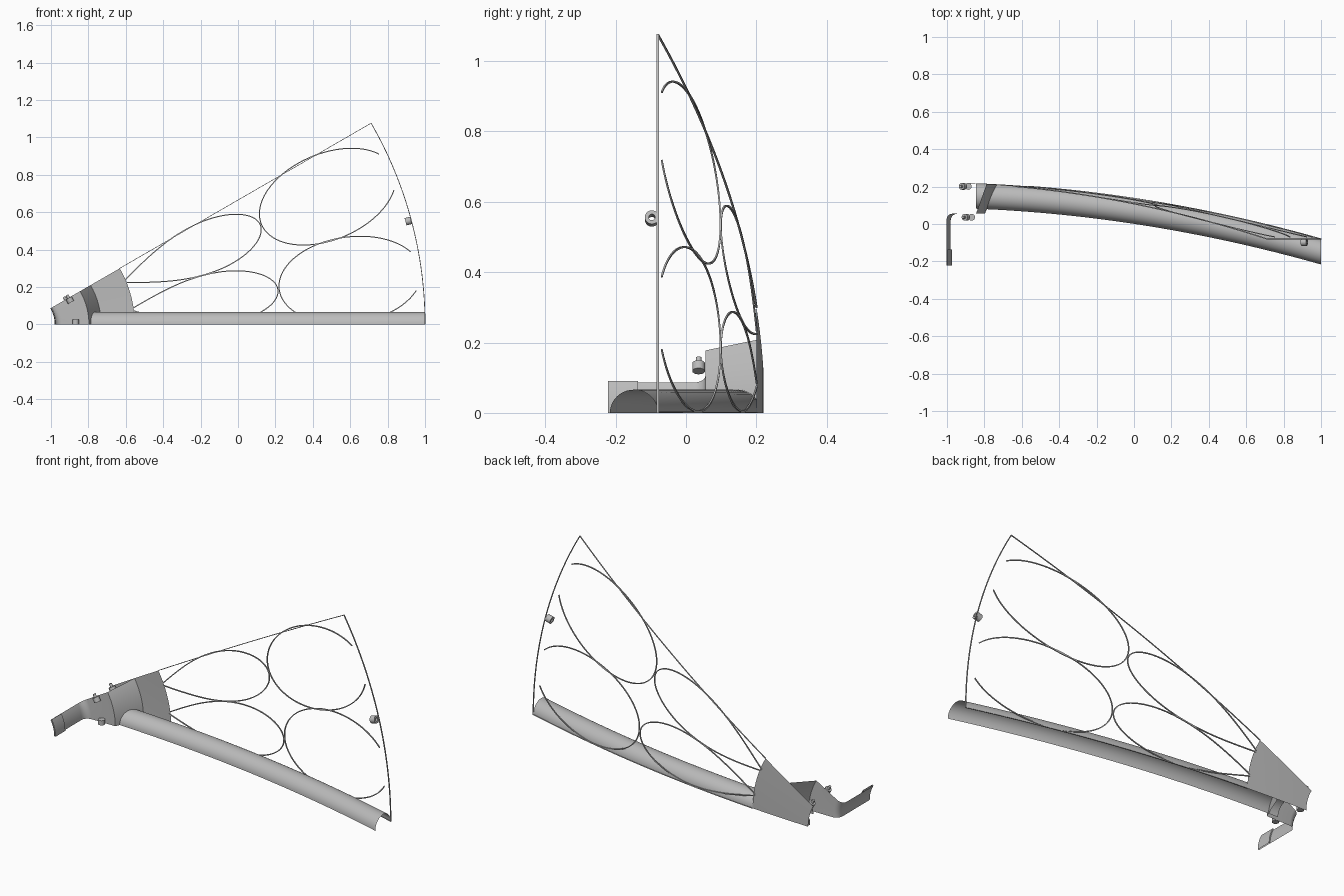
import bpy, bmesh, math
from mathutils import Vector, Matrix

cube = bpy.data.objects.get("Cube")
if cube:
    bpy.data.objects.remove(cube, do_unlink=True)

grey = bpy.data.materials.new("satin grey")
grey.use_nodes = True
colour = (0.5, 0.5, 0.5, 1)
grey.diffuse_color = colour
grey.node_tree.nodes["Principled BSDF"].inputs["Base Color"].default_value = colour

AXIS_X = -1.152     # every part is swept around this axis
SPREAD = math.radians(30)
RIM = 2.152


def dish(r):
    return 0.224 - 0.0657 * r * r


def polar(r, angle, y):
    return Vector((AXIS_X + r * math.cos(angle), y, r * math.sin(angle)))


def finish(name, bm, smooth=35):
    bmesh.ops.recalc_face_normals(bm, faces=bm.faces)
    mesh = bpy.data.meshes.new(name)
    bm.to_mesh(mesh)
    bm.free()
    mesh.materials.append(grey)
    obj = bpy.data.objects.new(name, mesh)
    bpy.context.collection.objects.link(obj)
    bpy.ops.object.select_all(action='DESELECT')
    obj.select_set(True)
    bpy.context.view_layer.objects.active = obj
    bpy.ops.object.shade_smooth_by_angle(angle=math.radians(smooth))


def skin(bm, rows, closed=False):
    grid = [[bm.verts.new(p) for p in row] for row in rows]
    for a, b in zip(grid, grid[1:]):
        n = len(a)
        for i in range(n if closed else n - 1):
            j = (i + 1) % n
            bm.faces.new((a[i], a[j], b[j], b[i]))
    return grid


def sector_sheet(name, profile, steps=16):
    bm = bmesh.new()
    skin(bm, [[polar(r, SPREAD * k / steps, y) for r, y in profile] for k in range(steps + 1)])
    finish(name, bm)


def rib(name, points, half, depth):
    # Thin square bar following a path
    bm = bmesh.new()
    rows = []
    for i, p in enumerate(points):
        t = points[min(i + 1, len(points) - 1)] - points[max(i - 1, 0)]
        side = t.cross(Vector((0, 1, 0))).normalized()
        front = side.cross(t).normalized()
        rows.append([p + side * half * a + front * depth * b
                     for a, b in ((1, 1), (-1, 1), (-1, -1), (1, -1))])
    grid = skin(bm, rows, closed=True)
    bm.faces.new(grid[0])
    bm.faces.new(grid[-1])
    finish(name, bm)


# Solid root plate at the back of the panel
root_radii = [0.243 + 0.357 * i / 8 for i in range(9)]
sector_sheet("root_plate", [(r, dish(r)) for r in root_radii])

# Folded bracket: foot, rounded bend, front plate and sloping web
bend = [(0.208 - 0.036 * math.cos(a), 0.019 + 0.036 * math.sin(a))
        for a in (math.pi / 2 * i / 6 for i in range(7))]
sector_sheet("folded_bracket", [(0.172, -0.222)] + bend + [(0.355, 0.055), (0.42, dish(0.42))])
sector_sheet("foot_pad", [(0.174, -0.136), (0.18, -0.136), (0.18, -0.222), (0.174, -0.222)])

# Half-round trough under the panel
bm = bmesh.new()
rows = []
for i in range(33):
    x = -0.845 + 1.845 * i / 32
    back = dish(x - AXIS_X)
    rows.append([Vector((x, back - 0.068 + 0.068 * math.cos(a), 0.066 * math.sin(a)))
                 for a in (math.pi * k / 20 for k in range(21))])
skin(bm, rows)
finish("half_round_trough", bm)

# Frame bars around the panel edge
for name, angle in (("lower_edge", 0.001), ("upper_edge", SPREAD)):
    radii = [0.6 + (RIM - 0.6) * i / 32 for i in range(33)]
    rib(name, [polar(r, angle, dish(r)) for r in radii], 0.0015, 0.003)
rib("outer_edge", [polar(RIM, SPREAD * k / 32, dish(RIM)) for k in range(33)], 0.002, 0.003)


# Oval ribs, two in each half of the panel
def oval_outer(t):
    return 1.768 + 0.383 * math.cos(t), 0.23 * math.sin(t)


def oval_inner(t):
    # Round outer end, tapering inner end
    c = -math.cos(t)
    if c > 0:
        return 1.09 + 0.288 * c, 0.136 * math.sin(t)
    return 1.09 + 0.51 * c, 0.136 * math.cos(c * math.pi / 2) * (1 if math.sin(t) >= 0 else -1)


for half, centre in (("lower", SPREAD / 4), ("upper", SPREAD * 3 / 4)):
    for part, oval in (("outer", oval_outer), ("inner", oval_inner)):
        path = []
        for k in range(1, 120):
            u, v = oval(2 * math.pi * k / 120)
            r = math.hypot(u, v)
            if 0.59 < r < 2.112:
                path.append(polar(r, centre + 0.004 + math.atan2(v, u), dish(r)))
        rib(half + "_" + part + "_oval", path, 0.0027, 0.0025)


# Hinge fittings and rim eyelet
def cylinder(bm, centre, direction, radius, length):
    turn = direction.to_track_quat('Z', 'Y').to_matrix().to_4x4()
    bmesh.ops.create_cone(bm, cap_ends=True, segments=20, radius1=radius, radius2=radius,
                          depth=length, matrix=Matrix.Translation(centre) @ turn)


def upper_pin(name, r, y):
    bm = bmesh.new()
    along = Vector((-math.sin(SPREAD), 0, math.cos(SPREAD)))
    base = polar(r, SPREAD, y) - along * 0.014
    cylinder(bm, base, along, 0.018, 0.026)
    cylinder(bm, base + along * 0.019, along, 0.008, 0.024)
    finish(name, bm)


def lower_pin(name, r, y):
    bm = bmesh.new()
    cylinder(bm, polar(r, 0, y) + Vector((0, 0, 0.014)), Vector((0, 0, 1)), 0.018, 0.026)
    finish(name, bm)


for place, r, y in (("front", 0.284, 0.036), ("back", 0.266, 0.201)):
    upper_pin("upper_" + place + "_pin", r, y)
    lower_pin("lower_" + place + "_pin", r, y)

bm = bmesh.new()
rows = []
outward = Vector((math.cos(SPREAD / 2), 0, math.sin(SPREAD / 2)))
across = Vector((-outward.z, 0, outward.x))
for radius, shift in ((0.009, -1), (0.02, -1), (0.02, 1), (0.009, 1), (0.009, -1)):
    hub = polar(2.135, SPREAD / 2, -0.097) + outward * 0.015 * shift
    rows.append([hub + radius * (across * math.cos(a) + Vector((0, 1, 0)) * math.sin(a))
                 for a in (2 * math.pi * k / 24 for k in range(24))])
skin(bm, rows, closed=True)
bmesh.ops.remove_doubles(bm, verts=bm.verts, dist=0.0001)
finish("rim_eyelet", bm)
